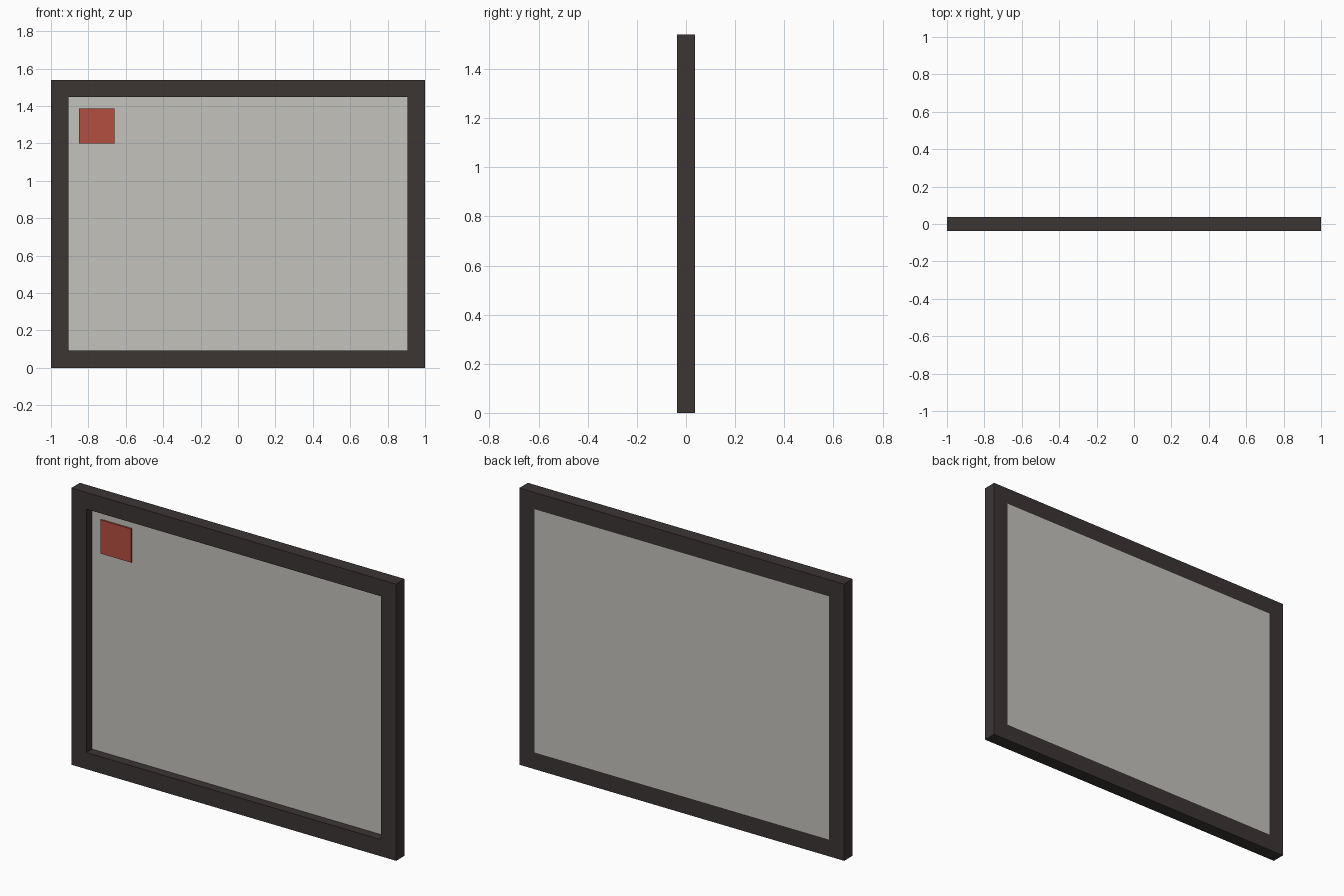
import bpy

cube = bpy.data.objects.get("Cube")
if cube:
    bpy.data.objects.remove(cube, do_unlink=True)


def material(name, rgb):
    mat = bpy.data.materials.new(name)
    mat.use_nodes = True
    color = (*rgb, 1.0)
    mat.diffuse_color = color
    mat.node_tree.nodes["Principled BSDF"].inputs["Base Color"].default_value = color
    return mat


def box(name, low, high, mat):
    """Box between two opposite corners."""
    bpy.ops.mesh.primitive_cube_add(size=1)
    obj = bpy.context.object
    obj.name = name
    for v in obj.data.vertices:
        v.co = [h if c > 0 else l for c, l, h in zip(v.co, low, high)]
    obj.data.materials.append(mat)
    return obj


dark = material("dark brown", (0.045, 0.036, 0.034))
grey = material("warm light grey", (0.552, 0.539, 0.503))
red = material("brick red", (0.456, 0.076, 0.051))

W, H, D = 1.0, 1.54, 0.0375    # half width, height, half depth
BAR = 0.093                    # frame bar width
FACE = 0.0125                  # front face of the recessed panel
IN = W - BAR

# Frame: two full-height stiles with rails between them
box("frame_right", (-W, -D, 0), (-IN, D, H), dark)
box("frame_left", (IN, -D, 0), (W, D, H), dark)
box("frame_bottom", (-IN, -D, 0), (IN, D, BAR), dark)
box("frame_top", (-IN, -D, H - BAR), (IN, D, H), dark)

# Panel, recessed at the front and flush at the back
box("panel", (-IN, FACE, BAR), (IN, D, H - BAR), grey)

# Small square note on the panel
box("note", (-0.85, FACE - 0.0095, 1.2), (-0.66, FACE, 1.387), red)
